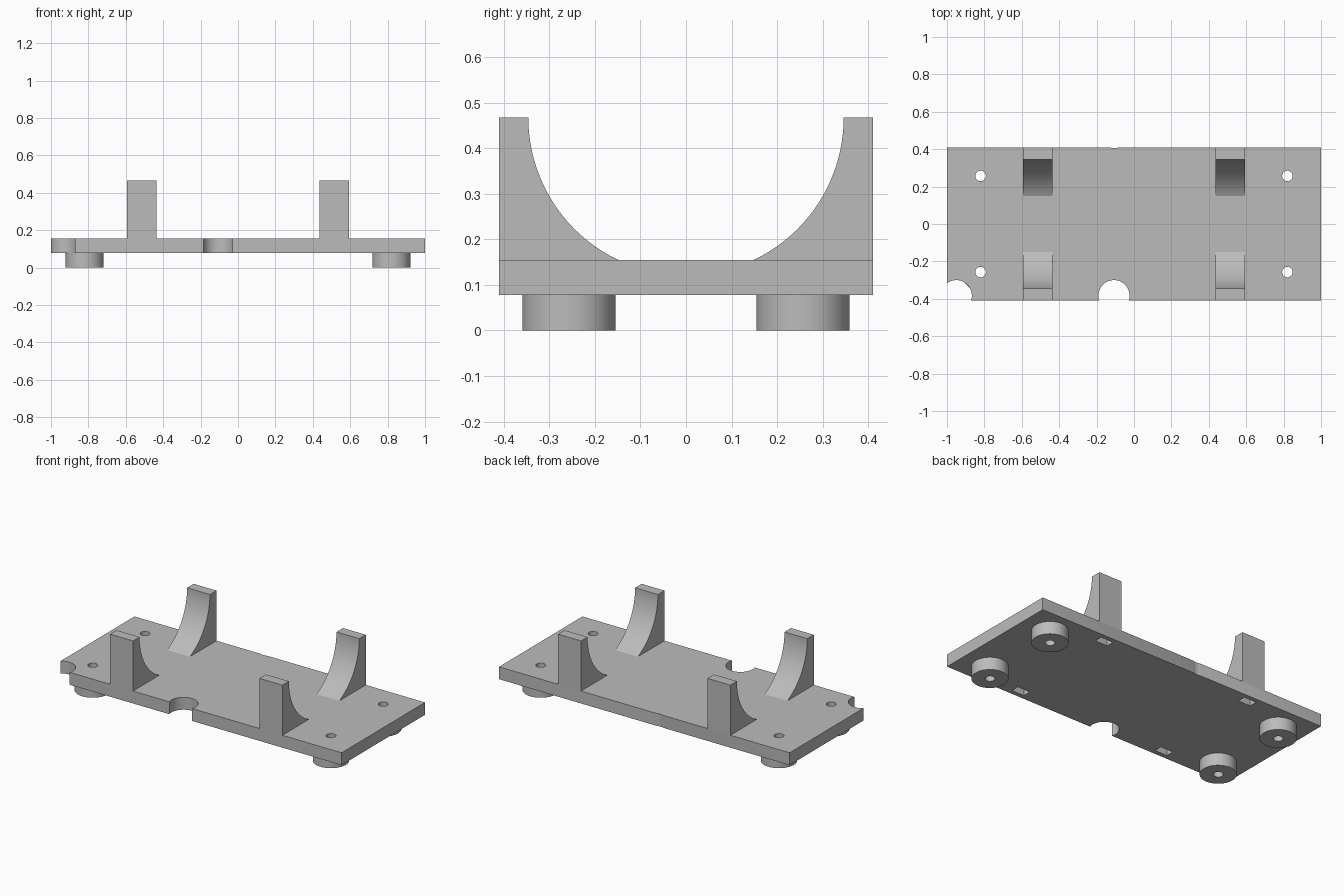
import bpy
import bmesh
from math import cos, sin, acos, radians
from mathutils import Matrix

if "Cube" in bpy.data.objects:
    bpy.data.objects.remove(bpy.data.objects["Cube"], do_unlink=True)

# Shared material
grey = bpy.data.materials.new("plain grey")
grey.use_nodes = True
GREY = (0.5, 0.5, 0.5, 1)
grey.diffuse_color = GREY
grey.node_tree.nodes["Principled BSDF"].inputs["Base Color"].default_value = GREY

# Main dimensions
HALF_Y = 0.41
BOTTOM, DECK, TOP = 0.078, 0.155, 0.467
FOOT_X, FOOT_Y, FOOT_R, HOLE_R = 0.82, 0.257, 0.102, 0.028
NOTCH_R = 0.083
CRADLE_X, CRADLE_W, CRADLE_R = 0.514, 0.157, 0.346


def finish(name, bm):
    bmesh.ops.recalc_face_normals(bm, faces=bm.faces)
    mesh = bpy.data.meshes.new(name)
    bm.to_mesh(mesh)
    bm.free()
    mesh.materials.append(grey)
    obj = bpy.data.objects.new(name, mesh)
    bpy.context.collection.objects.link(obj)
    return obj


def box(name, x, y, z0, z1, sx, sy):
    bm = bmesh.new()
    matrix = Matrix.Translation((x, y, (z0 + z1) / 2)) @ Matrix.Diagonal((sx, sy, z1 - z0, 1))
    bmesh.ops.create_cube(bm, size=1, matrix=matrix)
    return finish(name, bm)


def cylinder(name, x, y, z0, z1, r):
    bm = bmesh.new()
    bmesh.ops.create_cone(bm, cap_ends=True, segments=64, radius1=r, radius2=r,
                          depth=z1 - z0, matrix=Matrix.Translation((x, y, (z0 + z1) / 2)))
    return finish(name, bm)


def cut(obj, cutters):
    for cutter in cutters:
        mod = obj.modifiers.new("cut", "BOOLEAN")
        mod.operation, mod.solver, mod.object = "DIFFERENCE", "EXACT", cutter
    bpy.context.view_layer.update()
    result = obj.evaluated_get(bpy.context.evaluated_depsgraph_get())
    mesh = bpy.data.meshes.new_from_object(result)
    obj.modifiers.clear()
    obj.data = mesh
    for cutter in cutters:
        bpy.data.objects.remove(cutter, do_unlink=True)


def smooth(obj):
    bpy.ops.object.select_all(action="DESELECT")
    obj.select_set(True)
    bpy.context.view_layer.objects.active = obj
    bpy.ops.object.shade_smooth_by_angle(angle=radians(30))


def drill(x, y):
    return cylinder("drill", x, y, -0.1, 0.3, HOLE_R)


corners = [(sx, sy) for sx in (-1, 1) for sy in (-1, 1)]

# Base plate with screw holes, tie slots and edge notches
plate = box("base_plate", 0, 0, BOTTOM, DECK, 2, 2 * HALF_Y)
cutters = [drill(sx * FOOT_X, sy * FOOT_Y) for sx, sy in corners]
cutters += [box("slot", sx * CRADLE_X, sy * 0.357, 0, 0.3, 0.085, 0.05) for sx, sy in corners]
cutters += [cylinder("notch", x, y, 0, 0.3, NOTCH_R)
            for x, y in ((-0.107, -0.383), (-0.95, -0.383), (-0.107, 0.489))]
cut(plate, cutters)
smooth(plate)

# Round feet with screw holes
for sx, sy in corners:
    side = ("front" if sy < 0 else "back") + ("_left" if sx > 0 else "_right")
    foot = cylinder(side + "_foot", sx * FOOT_X, sy * FOOT_Y, 0, BOTTOM, FOOT_R)
    cut(foot, [drill(sx * FOOT_X, sy * FOOT_Y)])
    smooth(foot)

# Cradle arms with a concave inner curve
sweep = acos((TOP - DECK) / CRADLE_R)
start = radians(90) - sweep
STEPS = 32
for sx, sy in corners:
    side = ("front" if sy < 0 else "back") + ("_left" if sx > 0 else "_right")
    profile = [(HALF_Y, DECK), (HALF_Y, TOP)]
    for i in range(STEPS + 1):
        a = start * i / STEPS
        profile.append((CRADLE_R * cos(a), TOP - CRADLE_R * sin(a)))
    bm = bmesh.new()
    face = bm.faces.new([bm.verts.new((sx * CRADLE_X - CRADLE_W / 2, sy * y, z))
                         for y, z in profile])
    extruded = bmesh.ops.extrude_face_region(bm, geom=[face])["geom"]
    bmesh.ops.translate(bm, vec=(CRADLE_W, 0, 0),
                        verts=[v for v in extruded if isinstance(v, bmesh.types.BMVert)])
    smooth(finish(side + "_cradle_arm", bm))
